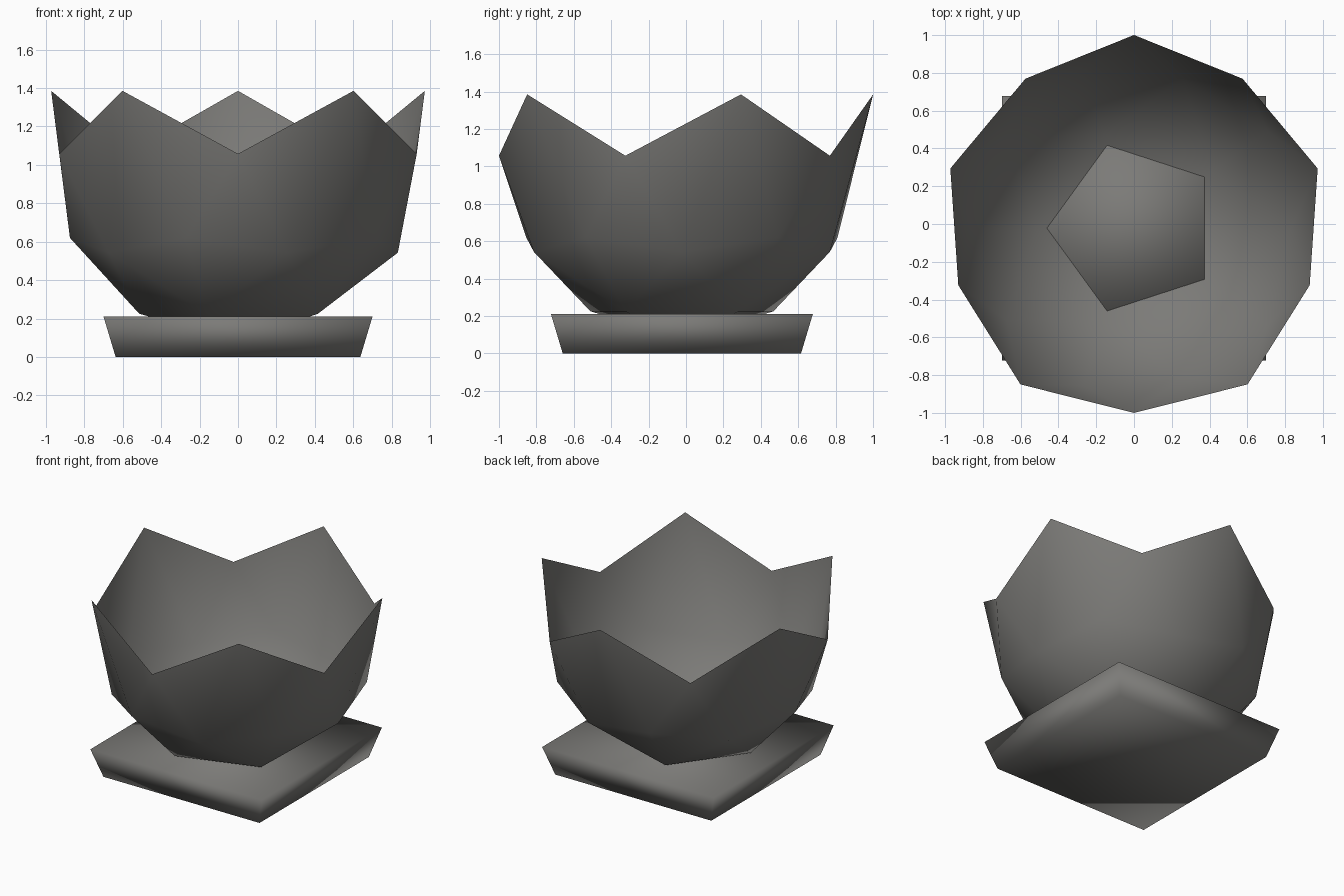
import bpy, bmesh, math

if "Cube" in bpy.data.objects:
    bpy.data.objects.remove(bpy.data.objects["Cube"])

CY = -0.022          # common centre of both parts along y
R = 0.978            # shell radius
RIM_Z = 1.057        # height of the shell's equator

grey = bpy.data.materials.new("dark warm grey")
grey.diffuse_color = (0.2, 0.197, 0.187, 1)
grey.use_nodes = True
grey.node_tree.nodes["Principled BSDF"].inputs["Base Color"].default_value = grey.diffuse_color


def finish(bm, name):
    for f in bm.faces:
        f.smooth = True
    mesh = bpy.data.meshes.new(name)
    bm.to_mesh(mesh)
    bm.free()
    mesh.materials.append(grey)
    obj = bpy.data.objects.new(name, mesh)
    bpy.context.collection.objects.link(obj)
    return obj


# Bowl: lower half of an icosphere, every second rim point pulled up and out
bm = bmesh.new()
bmesh.ops.create_icosphere(bm, subdivisions=2, radius=R)
bmesh.ops.delete(bm, geom=[v for v in bm.verts if v.co.z > 0.01], context='VERTS')
for v in bm.verts:
    if abs(v.co.z) < 0.01:
        step = round((math.degrees(math.atan2(v.co.y, v.co.x)) - 18) / 36)
        if step % 2 == 0:
            v.co.x *= 1.0455
            v.co.y *= 1.0455
            v.co.z += 0.328
finish(bm, "cracked_shell_bowl").location = (0, CY, RIM_Z)

# Base: square slab, narrower at the bottom
bm = bmesh.new()
bmesh.ops.create_cube(bm, size=2)
for v in bm.verts:
    top = v.co.z > 0
    half = 0.70 if top else 0.637
    v.co = (v.co.x * half, v.co.y * half, 0.21 if top else 0)
finish(bm, "square_base").location = (0, CY, 0)
